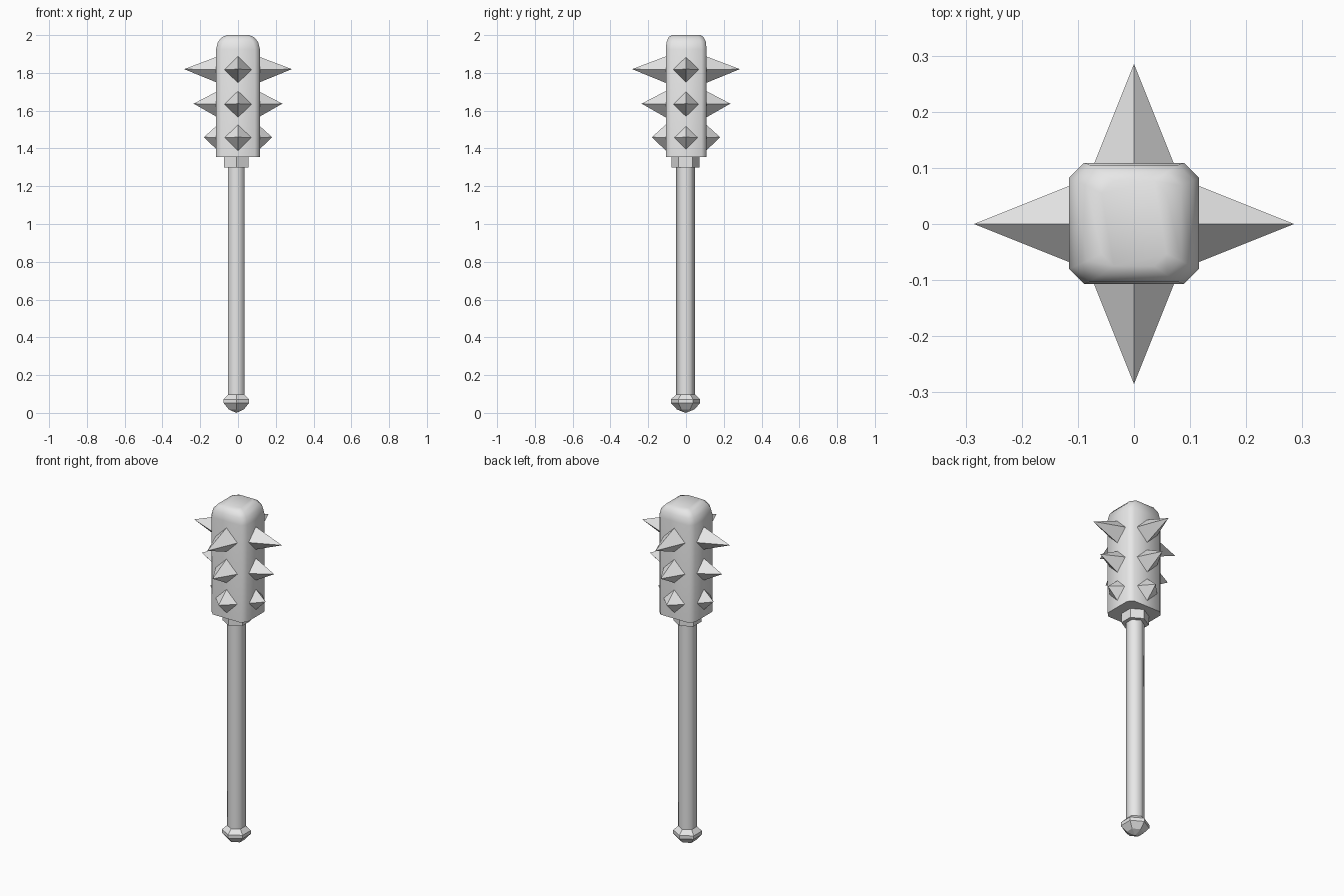
import bpy, bmesh, math
from math import cos, sin, pi

cube = bpy.data.objects.get("Cube")
if cube:
    bpy.data.objects.remove(cube, do_unlink=True)

grey = bpy.data.materials.new("plain grey")
grey.use_nodes = True
grey.diffuse_color = (0.8, 0.8, 0.8, 1)
grey.node_tree.nodes["Principled BSDF"].inputs["Base Color"].default_value = (0.8, 0.8, 0.8, 1)


def loft(name, rings, smooth=None, tip=None):
    """Skin closed rings of points, with an optional point at the start."""
    bm = bmesh.new()
    loops = [[bm.verts.new(p) for p in ring] for ring in rings]
    n = len(loops[0])
    for a, b in zip(loops, loops[1:]):
        for i in range(n):
            j = (i + 1) % n
            bm.faces.new((a[i], a[j], b[j], b[i]))
    if tip:
        apex = bm.verts.new(tip)
        for i in range(n):
            bm.faces.new((apex, loops[0][(i + 1) % n], loops[0][i]))
    else:
        bm.faces.new(loops[0][::-1])
    bm.faces.new(loops[-1])
    bmesh.ops.recalc_face_normals(bm, faces=bm.faces)
    mesh = bpy.data.meshes.new(name)
    bm.to_mesh(mesh)
    bm.free()
    mesh.materials.append(grey)
    obj = bpy.data.objects.new(name, mesh)
    bpy.context.collection.objects.link(obj)
    if smooth:
        bpy.ops.object.select_all(action='DESELECT')
        obj.select_set(True)
        bpy.context.view_layer.objects.active = obj
        bpy.ops.object.shade_smooth_by_angle(angle=math.radians(smooth))
    return obj


SHAFT_X, SHAFT_Y = -0.009, -0.002


def hexagon(radius, z):
    # Corners point to the front and back
    return [(SHAFT_X + radius * cos(pi / 2 + i * pi / 3),
             SHAFT_Y + radius * sin(pi / 2 + i * pi / 3), z) for i in range(6)]


def chamfered(hx, hy, cut, z):
    # Rectangle with cut corners
    quarter = [(hx, hy - cut), (hx - cut, hy)]
    pts = quarter + [(-x, y) for x, y in quarter[::-1]]
    pts += [(-x, -y) for x, y in pts]
    return [(x, y + 0.001, z) for x, y in pts]


# Shaft parts
loft("handle", [hexagon(0.05, 0.08), hexagon(0.05, 1.32)], smooth=65)
loft("collar", [hexagon(0.074, 1.30), hexagon(0.074, 1.37)])
loft("pommel", [hexagon(0.046, 0.018), hexagon(0.077, 0.052),
                hexagon(0.077, 0.072), hexagon(0.05, 0.097)],
     tip=(SHAFT_X, SHAFT_Y, 0))

# Club head with a rounded crown
loft("head", [chamfered(0.116, 0.108, 0.027, 1.355),
              chamfered(0.116, 0.108, 0.027, 1.925),
              chamfered(0.106, 0.104, 0.027, 1.965),
              chamfered(0.084, 0.092, 0.025, 1.99),
              chamfered(0.058, 0.076, 0.022, 2.0)], smooth=50)

# Three tiers of four-sided spikes, one per side
sides = {"left": (1, 0), "right": (-1, 0), "front": (0, -1), "back": (0, 1)}
for tier, z, reach in (("lower", 1.457, 0.18), ("middle", 1.634, 0.235), ("upper", 1.817, 0.285)):
    for side, (dx, dy) in sides.items():
        base = [(dx * 0.105 - dy * u, dy * 0.105 + dx * u, z + v)
                for u, v in ((0.072, 0), (0, 0.071), (-0.072, 0), (0, -0.071))]
        loft(f"{tier}_{side}_spike", [base], tip=(dx * reach, dy * reach, z + 0.003))
